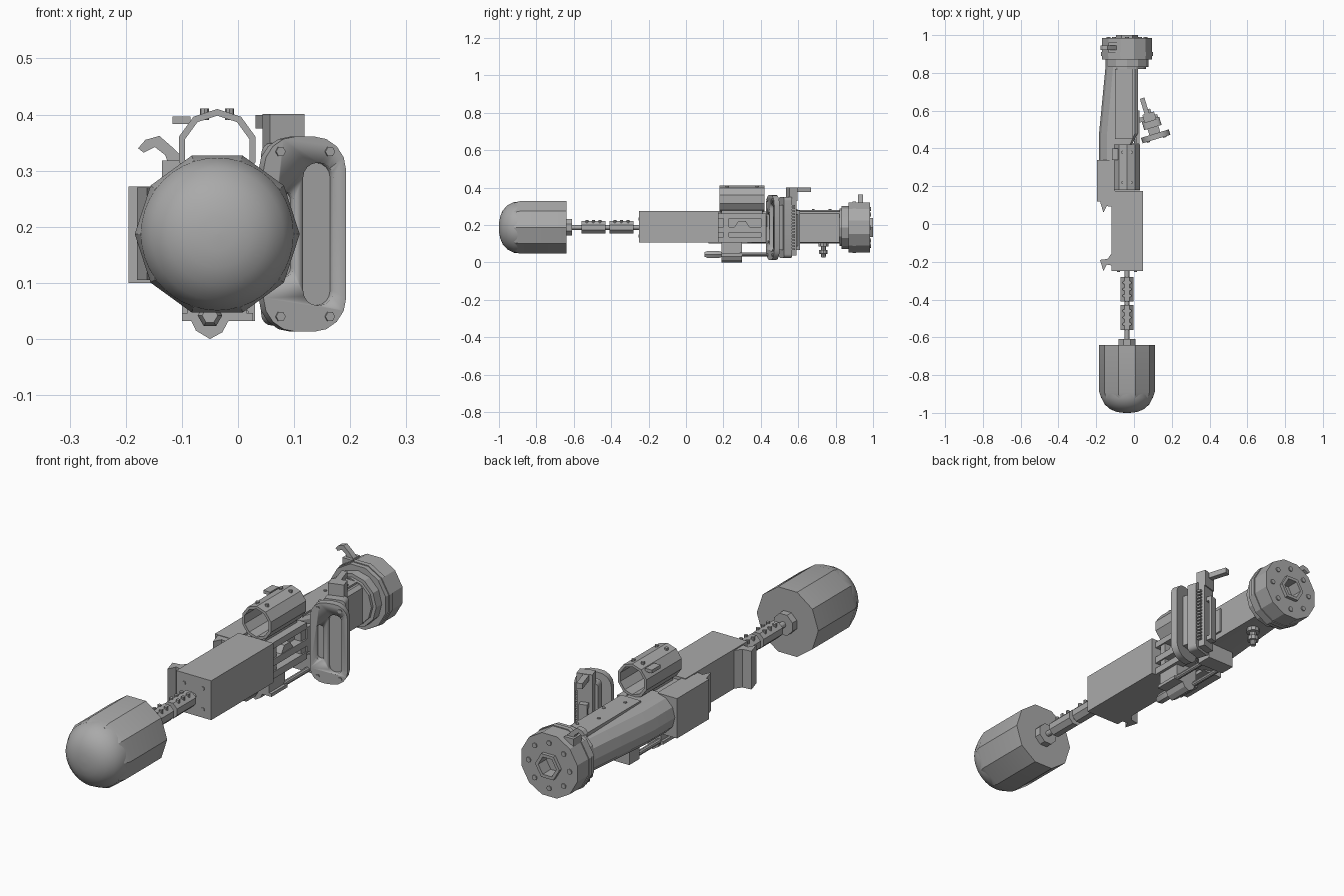
import bpy, bmesh, math
from mathutils import Matrix

cube = bpy.data.objects.get("Cube")
if cube:
    bpy.data.objects.remove(cube, do_unlink=True)

grey = bpy.data.materials.new("plain_grey")
grey.use_nodes = True
GREY = (0.4, 0.4, 0.4, 1)
grey.diffuse_color = GREY
grey.node_tree.nodes["Principled BSDF"].inputs["Base Color"].default_value = GREY

CX, CZ = -0.037, 0.187          # shared long axis


def make(name, bm, smooth=25):
    bmesh.ops.remove_doubles(bm, verts=bm.verts, dist=1e-5)
    bmesh.ops.recalc_face_normals(bm, faces=bm.faces)
    me = bpy.data.meshes.new(name)
    bm.to_mesh(me)
    bm.free()
    me.materials.append(grey)
    ob = bpy.data.objects.new(name, me)
    bpy.context.collection.objects.link(ob)
    if smooth:
        bpy.ops.object.select_all(action='DESELECT')
        ob.select_set(True)
        bpy.context.view_layer.objects.active = ob
        bpy.ops.object.shade_smooth_by_angle(angle=math.radians(smooth))
    return ob


def loft(name, rings, closed=False):
    """Skin rings of points; cap the ends, or join last to first."""
    bm = bmesh.new()
    vs = [[bm.verts.new(p) for p in r] for r in rings]
    n = len(vs[0])
    for a, b in zip(vs, vs[1:] + (vs[:1] if closed else [])):
        for i in range(n):
            j = (i + 1) % n
            bm.faces.new((a[i], a[j], b[j], b[i]))
    if not closed:
        bm.faces.new(vs[0])
        bm.faces.new(vs[-1])
    return make(name, bm)


def prism(name, pts, lo, hi, axis='y'):
    put = {'x': lambda a, b, h: (h, a, b), 'y': lambda a, b, h: (a, h, b),
           'z': lambda a, b, h: (a, b, h)}[axis]
    return loft(name, [[put(a, b, h) for a, b in pts] for h in (lo, hi)])


def box(name, x0, x1, y0, y1, z0, z1):
    return prism(name, [(x0, z0), (x1, z0), (x1, z1), (x0, z1)], y0, y1)


def lathe(name, profile, n, x=CX, z=CZ, phase=0.0, closed=False, axis='y'):
    """Sweep (height, radius) pairs round an axis."""
    rings = []
    for h, r in profile:
        ring = []
        for i in range(n):
            t = phase + math.tau * i / n
            a, b = x + r * math.cos(t), z + r * math.sin(t)
            ring.append((a, h, b) if axis == 'y' else (a, b, h))
        rings.append(ring)
    return loft(name, rings, closed)


def tube(name, y0, y1, r0, r1, n, **kw):
    return lathe(name, [(y0, r0), (y1, r0), (y1, r1), (y0, r1)], n, closed=True, **kw)


def rounded(cx, cz, hw, hh, r, seg=4):
    pts = []
    for k, (sx, sz) in enumerate([(1, 1), (-1, 1), (-1, -1), (1, -1)]):
        for i in range(seg + 1):
            t = math.pi / 2 * (k + i / seg)
            pts.append((cx + sx * (hw - r) + r * math.cos(t),
                        cz + sz * (hh - r) + r * math.sin(t)))
    return pts


# Faceted head with a smooth domed nose
lathe("head_barrel", [(-0.92, 0.137), (-0.89, 0.147), (-0.64, 0.147)], 10)
lathe("head_nose", [(-0.999, 0.012), (-1.0, 0.001), (-0.999, 0.03), (-0.993, 0.06), (-0.98, 0.09),
                    (-0.955, 0.118), (-0.92, 0.136), (-0.88, 0.138)][1:], 40)

# Shaft, collar and couplings
lathe("head_collar", [(-0.645, 0.048), (-0.61, 0.048)], 8, phase=math.pi / 8)
lathe("shaft", [(-0.62, 0.013), (-0.24, 0.013)], 12)
for k, y in enumerate((-0.56, -0.41)):
    lathe(f"coupling_{k}", [(y, 0.036), (y + 0.13, 0.036)], 8, phase=math.pi / 8)
    for i in range(3):
        for s in (-1, 1):
            lathe(f"coupling_screw_{k}_{i}_{s}", [(0.21, 0.008), (0.226, 0.008)], 8,
                  x=CX + s * 0.016, z=y + 0.03 + i * 0.035, axis='z')

# Square housing with face screws
box("housing", -0.12, 0.047, -0.25, 0.175, 0.105, 0.275)
for sx in (-1, 1):
    for sz in (-1, 1):
        lathe(f"housing_screw_{sx}_{sz}", [(-0.254, 0.008), (-0.245, 0.008)], 8,
              x=CX + sx * 0.045, z=CZ + sz * 0.045)

# Side box and the two full-height hooks
box("side_box", -0.195, -0.1, 0.12, 0.34, 0.1, 0.272)
for k, y in enumerate((-0.15, 0.16)):
    hook = [(-0.115, y), (-0.14, y - 0.035), (-0.18, y - 0.04), (-0.162, y - 0.1),
            (-0.145, y - 0.065), (-0.115, y - 0.07)]
    prism(f"side_hook_{k}", hook, 0.105, 0.27, 'z')

# Open frame between housing and body
box("frame_core", -0.1, -0.01, 0.17, 0.45, 0.115, 0.262)
for k, (z0, z1) in enumerate([(0.235, 0.262), (0.16, 0.19), (0.105, 0.135)]):
    box(f"frame_rail_{k}", -0.02, 0.028, 0.17, 0.43, z0, z1)
for k, y in enumerate((0.2, 0.4)):
    box(f"frame_post_{k}", -0.02, 0.022, y, y + 0.03, 0.11, 0.26)
prism("frame_diamond", [(0.26, 0.19), (0.28, 0.22), (0.32, 0.22), (0.34, 0.19),
                        (0.32, 0.16), (0.28, 0.16)], -0.02, 0.025, 'x')

# Tapered body, rounded on its outer side
body = []
for y, left, w in ((0.33, 0.0, 0.085), (0.48, 0.0, 0.085), (0.84, 0.03, 0.08)):
    ring = [(0.02, y, 0.105), (0.02, y, 0.26), (0.005, y, 0.272)]
    for i in range(7):
        t = math.pi / 2 + math.pi * i / 6
        ring.append((-0.1 + left + w * math.cos(t), y, CZ + 0.085 * math.sin(t)))
    body.append(ring)
# keep the front of the body clear of the open frame
for i in range(3):
    body[0][i] = (-0.06,) + body[0][i][1:]
loft("body", body)
box("body_top_cover", -0.1, -0.005, 0.45, 0.82, 0.26, 0.28)
box("body_side_strip", 0.01, 0.028, 0.43, 0.6, 0.13, 0.24)
for i in range(4):
    lathe(f"cover_screw_{i}", [(0.27, 0.007), (0.284, 0.007)], 8,
          x=-0.06 + 0.04 * (i % 2), z=0.5 + 0.09 * i, axis='z')

# Open ring holder on top
tube("holder_ring", 0.18, 0.42, 0.072, 0.06, 10, z=0.338, phase=math.pi / 10)
box("holder_foot", -0.07, -0.005, 0.19, 0.41, 0.25, 0.276)
box("holder_tab", -0.117, -0.085, 0.34, 0.4, 0.383, 0.397)
for x in (-0.06, -0.015):
    for y in (0.22, 0.38):
        lathe(f"holder_rivet_{x}_{y}", [(0.39, 0.008), (0.411, 0.008)], 8, x=x, z=y, axis='z')

# Rear flange with hex socket and bolts
lathe("rear_step_small", [(0.82, 0.1), (0.84, 0.1)], 12)
lathe("rear_step_large", [(0.832, 0.115), (0.875, 0.115)], 12)
tube("rear_flange", 0.87, 0.985, 0.138, 0.045, 12, phase=math.pi / 12)
tube("rear_band", 0.89, 0.91, 0.142, 0.12, 12, phase=math.pi / 12)
tube("hex_socket", 0.9, 1.0, 0.058, 0.043, 6)
lathe("socket_floor", [(0.9, 0.05), (0.945, 0.05)], 6)
for i in range(8):
    t = math.tau * i / 8
    lathe(f"rear_bolt_{i}", [(0.97, 0.011), (0.99, 0.011)], 8,
          x=CX + 0.098 * math.cos(t), z=CZ + 0.098 * math.sin(t))

# Curved catch on the flange
prism("flange_catch", [(-0.115, 0.29), (-0.09, 0.315), (-0.115, 0.34), (-0.14, 0.362),
                       (-0.165, 0.355), (-0.178, 0.34), (-0.168, 0.332), (-0.148, 0.342),
                       (-0.13, 0.328)], 0.92, 0.945)
box("catch_base", -0.135, -0.09, 0.905, 0.96, 0.285, 0.318)

# Underside mount, guide rods and knob
box("mount_block", -0.09, 0.015, 0.19, 0.3, 0.035, 0.115)
box("mount_rail", -0.1, 0.027, 0.19, 0.3, 0.032, 0.046)
prism("mount_keel", [(-0.085, 0.036), (-0.075, 0.015), (-0.05, 0.0), (-0.028, 0.012),
                     (-0.015, 0.036)], 0.19, 0.3)
lathe("mount_bolt", [(0.1, 0.014), (0.115, 0.022), (0.175, 0.022), (0.195, 0.014)], 6, x=-0.05, z=0.042)
for x in (-0.08, 0.01):
    lathe(f"guide_rod_{x}", [(0.29, 0.011), (0.5, 0.011)], 10, x=x, z=0.043)
box("rod_bracket", -0.1, 0.03, 0.46, 0.53, 0.032, 0.11)
lathe("knob", [(0.025, 0.012), (0.045, 0.015), (0.046, 0.024), (0.065, 0.024), (0.066, 0.015),
               (0.085, 0.015), (0.086, 0.028), (0.11, 0.028)], 10, x=-0.04, z=0.735, axis='z')

# Angled side unit, built in its own frame and then turned
unit = []
plate = prism("unit_plate", rounded(0, 0, 0.077, 0.174, 0.06), -0.014, 0.016)
unit.append(plate)
for k, shape in enumerate([rounded(0.025, 0, 0.028, 0.127, 0.026),
                           rounded(-0.036, 0, 0.015, 0.075, 0.014)]):
    cutter = prism(f"slot_cutter_{k}", shape, -0.05, 0.006)
    cutter.hide_render = True
    cutter.display_type = 'WIRE'
    unit.append(cutter)
    mod = plate.modifiers.new("slot", 'BOOLEAN')
    mod.operation, mod.object, mod.solver = 'DIFFERENCE', cutter, 'EXACT'
for sx in (-1, 1):
    for sz in (-1, 1):
        unit.append(lathe(f"plate_screw_{sx}_{sz}", [(-0.019, 0.009), (-0.01, 0.009)], 6,
                          x=sx * 0.046, z=sz * 0.147))
unit += [
    box("unit_spacer", -0.03, 0.03, 0.01, 0.06, -0.12, 0.12),
    prism("unit_block", rounded(0, 0, 0.048, 0.163, 0.02), 0.05, 0.095),
    box("unit_back", -0.035, 0.03, 0.09, 0.125, -0.15, 0.165),
    box("unit_post", -0.035, 0.03, 0.085, 0.13, 0.14, 0.214),
    box("unit_lever", -0.022, 0.003, 0.12, 0.215, 0.188, 0.212),
    box("unit_arm", -0.11, -0.03, 0.095, 0.12, -0.03, 0.03),
    box("grip_top", -0.02, 0.015, 0.12, 0.145, 0.07, 0.09),
    box("grip_bottom", -0.02, 0.015, 0.12, 0.145, -0.12, -0.1),
    box("grip_bar", -0.02, 0.015, 0.138, 0.15, -0.12, 0.09)]
for i in range(16):
    z = -0.12 + i * 0.0155
    unit.append(box(f"unit_rib_{i}", 0.025, 0.042, 0.09, 0.112, z, z + 0.008))
turn = Matrix.Translation((0.115, 0.463, CZ)) @ Matrix.Rotation(math.radians(17), 4, 'Z')
for ob in unit:
    ob.matrix_world = turn
for ob in unit:
    if ob.hide_render:
        ob.hide_set(True)
